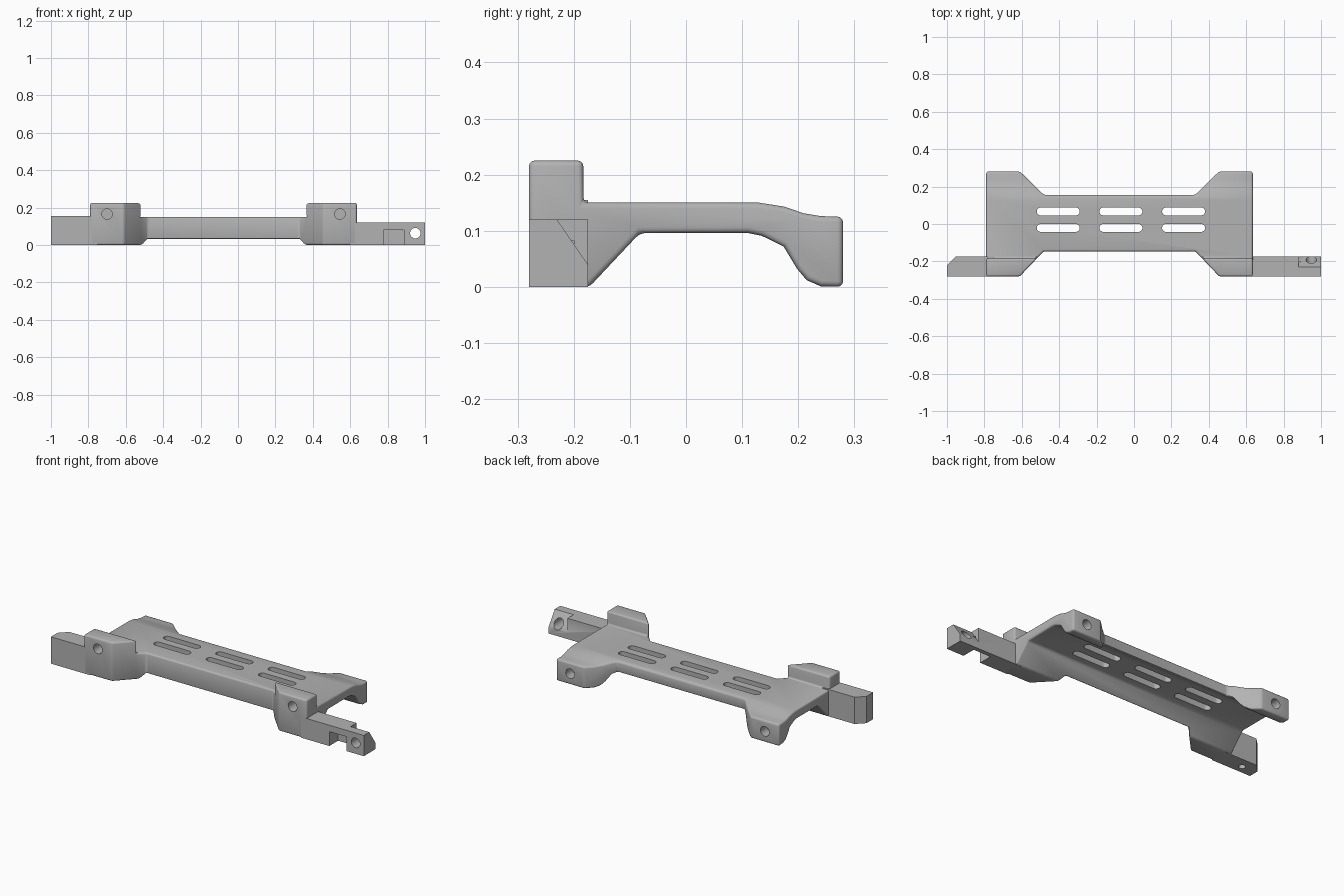
import bpy, bmesh, math
from mathutils import Vector

cube = bpy.data.objects.get("Cube")
if cube:
    bpy.data.objects.remove(cube, do_unlink=True)

grey = bpy.data.materials.new("plain grey")
grey.use_nodes = True
colour = (0.45, 0.45, 0.45, 1)
grey.diffuse_color = colour
grey.node_tree.nodes["Principled BSDF"].inputs["Base Color"].default_value = colour

MID = -0.0775          # centre of the body along x
BODY_HALF = 0.7125


def add_prism(bm, pts, axis, lo, hi):
    """Extrude a 2D outline along x (y,z points), y (x,z points) or z (x,y points)."""
    def place(p, d):
        c = list(p)
        c.insert(axis, d)
        return Vector(c)
    verts = [bm.verts.new(place(p, lo)) for p in pts]
    face = bm.faces.new(verts)
    out = bmesh.ops.extrude_face_region(bm, geom=[face])
    move = place((0, 0), hi - lo)
    bmesh.ops.translate(bm, vec=move, verts=[g for g in out["geom"] if isinstance(g, bmesh.types.BMVert)])


def make(name, *prisms):
    bm = bmesh.new()
    for p in prisms:
        add_prism(bm, *p)
    bmesh.ops.recalc_face_normals(bm, faces=bm.faces)
    mesh = bpy.data.meshes.new(name)
    bm.to_mesh(mesh)
    bm.free()
    mesh.materials.append(grey)
    obj = bpy.data.objects.new(name, mesh)
    bpy.context.collection.objects.link(obj)
    return obj


def rect(a0, b0, a1, b1):
    return [(a0, b0), (a1, b0), (a1, b1), (a0, b1)]


def slot(cx, cy, straight, r, n=12):
    """Round-ended outline; a circle when straight is zero."""
    pts = []
    for side, start in ((1, -90), (-1, 90)):
        for i in range(n + (1 if straight else 0)):
            a = math.radians(start + 180 * i / n)
            pts.append((cx + side * straight + r * math.cos(a), cy + r * math.sin(a)))
    return pts


def boolean(obj, cutter, operation):
    mod = obj.modifiers.new(operation.lower(), 'BOOLEAN')
    mod.operation, mod.solver, mod.object = operation, 'EXACT', cutter
    cutter.hide_render = True


def finish(obj, cutters=()):
    """Bake the modifiers, drop the cutters and shade."""
    deps = bpy.context.evaluated_depsgraph_get()
    mesh = bpy.data.meshes.new_from_object(obj.evaluated_get(deps))
    obj.modifiers.clear()
    obj.data = mesh
    for c in cutters:
        bpy.data.objects.remove(c, do_unlink=True)
    bpy.ops.object.select_all(action='DESELECT')
    obj.select_set(True)
    bpy.context.view_layer.objects.active = obj
    bpy.ops.object.shade_smooth_by_angle(angle=math.radians(35))


# Bracket body: side profile trimmed by the waisted plan
side = [(-0.28, 0), (-0.172, 0), (-0.082, 0.096), (0.11, 0.096), (0.135, 0.091),
        (0.174, 0.072), (0.198, 0.032), (0.215, 0.012), (0.24, 0.001), (0.28, 0),
        (0.28, 0.125), (0.24, 0.126), (0.21, 0.131), (0.175, 0.143), (0.13, 0.15),
        (-0.183, 0.15), (-0.183, 0.225), (-0.28, 0.225)]
body = make("bracket_body", (side, 0, -0.9, 0.9))
half = [(BODY_HALF, -0.3), (BODY_HALF, 0.3), (0.552, 0.3), (0.405, 0.156)]
half_front = [(0.405, -0.146), (0.552, -0.3)]
plan = ([(MID + x, y) for x, y in half_front + half] +
        [(MID - x, y) for x, y in reversed(half_front + half)])
trim = make("plan_trim", (plan, 2, -0.1, 0.4))
boolean(body, trim, 'INTERSECT')
bevel = body.modifiers.new("rounded_edges", 'BEVEL')
bevel.width, bevel.segments = 0.01, 3
bevel.limit_method, bevel.angle_limit = 'ANGLE', math.radians(40)
bevel.use_clamp_overlap = False

# Vent slots and blind screw holes
cuts = [(slot(x, y, 0.094, 0.021), 2, 0.02, 0.3)
        for x in (-0.405, -0.07, 0.265) for y in (0.067, -0.021)]
for s in (-1, 1):
    x = MID + s * 0.6225
    cuts.append((slot(x, 0.165, 0, 0.028), 1, -0.35, -0.21))
    cuts.append((slot(x, 0.063, 0, 0.028), 1, 0.22, 0.35))
holes = make("body_holes", *cuts)
boolean(body, holes, 'DIFFERENCE')
finish(body, (trim, holes))

# Right arm: plain block with a clipped rear corner
right_arm = make("right_arm", ([(-0.75, -0.28), (-0.75, -0.175), (-0.955, -0.175),
                                (-1, -0.22), (-1, -0.28)], 2, 0, 0.155))
pin = make("pin_hole", (slot(-0.91, -0.235, 0, 0.018), 2, -0.1, 0.06))
boolean(right_arm, pin, 'DIFFERENCE')
finish(right_arm, (pin,))

# Left arm: notch, sloped rear corner and through hole
left_arm = make("left_arm", (rect(-0.28, 0, -0.175, 0.12), 0, 0.6, 1))
notch = make("arm_notch", (rect(0.78, -0.1, 0.89, 0.083), 1, -0.4, -0.2))
slope = make("arm_slope", ([(-0.2575, 0.16), (-0.1475, 0), (-0.1, 0.16)], 0, 0.88, 1.1))
eye = make("arm_eye", (slot(0.948, 0.063, 0, 0.028), 1, -0.4, 0))
for c in (notch, slope, eye):
    boolean(left_arm, c, 'DIFFERENCE')
finish(left_arm, (notch, slope, eye))
